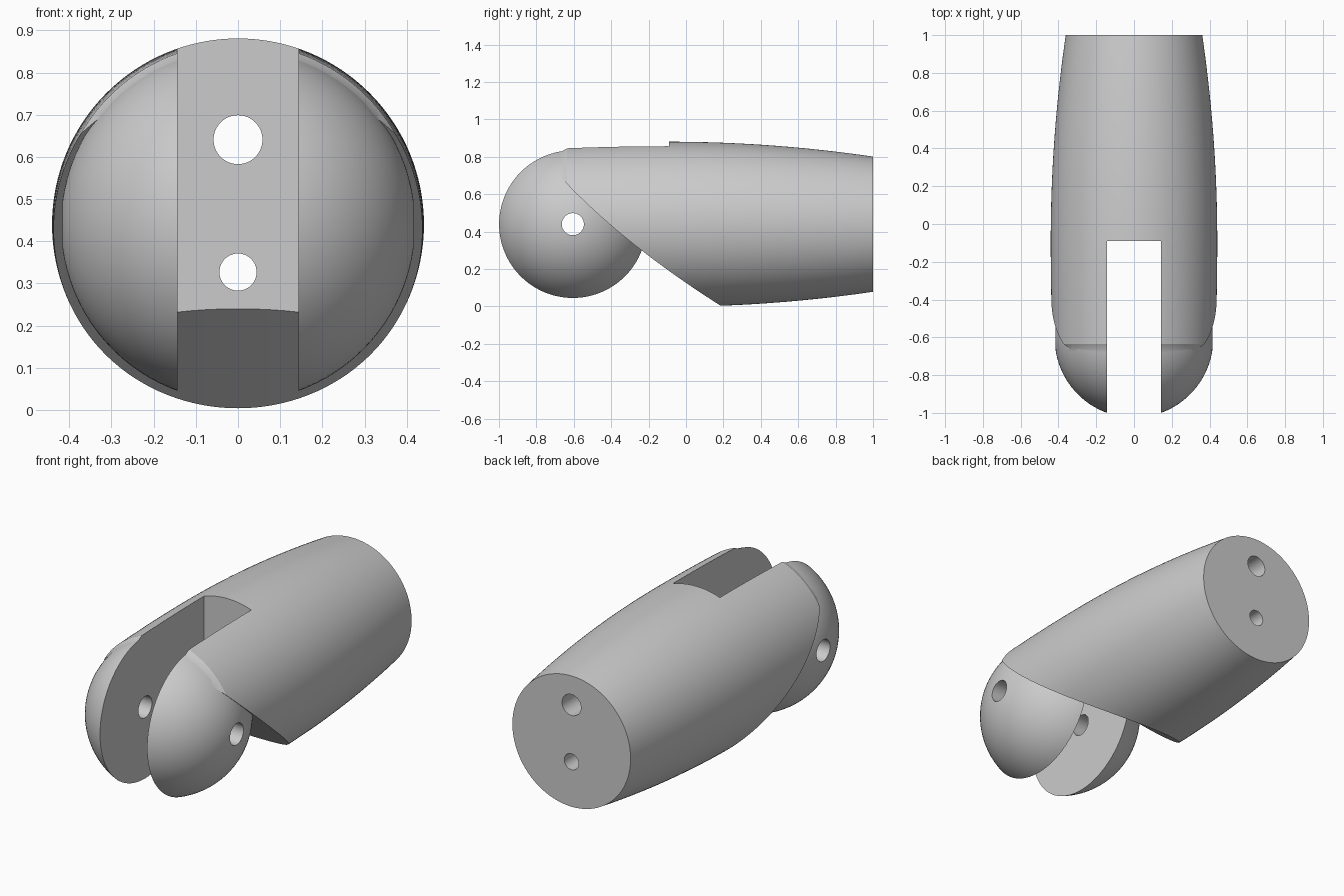
import bpy, bmesh, math
from mathutils import Matrix, Vector

default = bpy.data.objects.get("Cube")
if default:
    bpy.data.objects.remove(default, do_unlink=True)

AXIS_Z = 0.44          # height of the barrel axis
HINGE_Y = -0.605       # centre of the knuckle
SLOT_HALF, SLOT_END = 0.144, -0.09

grey = bpy.data.materials.new("neutral grey")
grey.use_nodes = True
grey.diffuse_color = (0.6, 0.6, 0.6, 1)
grey.node_tree.nodes["Principled BSDF"].inputs["Base Color"].default_value = (0.6, 0.6, 0.6, 1)


def make_object(name, bm):
    bmesh.ops.recalc_face_normals(bm, faces=bm.faces[:])
    mesh = bpy.data.meshes.new(name)
    bm.to_mesh(mesh)
    bm.free()
    mesh.materials.append(grey)
    obj = bpy.data.objects.new(name, mesh)
    bpy.context.collection.objects.link(obj)
    return obj


def cylinder(name, radius, length, centre, axis):
    bm = bmesh.new()
    turn = Matrix.Rotation(math.pi / 2, 4, "Y" if axis == "X" else "X")
    bmesh.ops.create_cone(bm, cap_ends=True, segments=64, radius1=radius, radius2=radius,
                          depth=length, matrix=Matrix.Translation(centre) @ turn)
    return make_object(name, bm)


def boolean(target, tool, operation):
    mod = target.modifiers.new(tool.name, "BOOLEAN")
    mod.operation, mod.object, mod.solver = operation, tool, "EXACT"
    bpy.context.view_layer.objects.active = target
    bpy.ops.object.modifier_apply(modifier=mod.name)
    bpy.data.objects.remove(tool, do_unlink=True)


# Barrel: gently bulging profile turned around the long axis
def barrel_radius(y):
    return 0.441 - (0.067 if y > SLOT_END else 0.035) * (y - SLOT_END) ** 2


steps = 28
ys = [-0.635 + 1.635 * i / steps for i in range(steps + 1)]
profile = [(-0.67, 0), (-0.67, 0.412)] + [(y, barrel_radius(y)) for y in ys] + [(1, 0)]
bm = bmesh.new()
verts = [bm.verts.new((0, y, AXIS_Z + r)) for y, r in profile]
edges = [bm.edges.new(pair) for pair in zip(verts, verts[1:])]
bmesh.ops.spin(bm, geom=verts + edges, cent=(0, 0, AXIS_Z), axis=(0, 1, 0),
               angle=math.tau, steps=128)
bmesh.ops.remove_doubles(bm, verts=bm.verts[:], dist=1e-5)
segment = make_object("finger_segment", bm)

# Slanted, slightly arched relief under the barrel
bm = bmesh.new()
arch = [0.6 * i / 16 for i in range(-16, 17)]
outline = [(x, 0.24 - 0.38 * x * x) for x in arch] + [(0.6, -2), (-0.6, -2)]
slope = 0.857
face = bm.faces.new([bm.verts.new((x, SLOT_END - 1, z + slope)) for x, z in outline])
swept = bmesh.ops.extrude_face_region(bm, geom=[face])
bmesh.ops.translate(bm, vec=Vector((0, 2, -2 * slope)),
                    verts=[v for v in swept["geom"] if isinstance(v, bmesh.types.BMVert)])
boolean(segment, make_object("relief_cutter", bm), "DIFFERENCE")

# Ball knuckle
bm = bmesh.new()
bmesh.ops.create_uvsphere(bm, u_segments=96, v_segments=48, radius=0.42,
                          matrix=Matrix.Translation((0, HINGE_Y, AXIS_Z))
                          @ Matrix.Rotation(math.pi / 2, 4, "Y"))
boolean(segment, make_object("knuckle", bm), "UNION")

# Slot splitting the knuckle into two ears
bm = bmesh.new()
bmesh.ops.create_cube(bm, size=1, matrix=Matrix.Translation((0, SLOT_END - 1, AXIS_Z))
                      @ Matrix.Diagonal((2 * SLOT_HALF, 2, 2, 1)))
boolean(segment, make_object("slot_cutter", bm), "DIFFERENCE")

# Hinge pin hole and the two cord holes
for name, radius, centre, axis in (
        ("pin_hole", 0.059, (0, HINGE_Y, AXIS_Z), "X"),
        ("upper_cord_hole", 0.058, (0, 0.5, 0.641), "Y"),
        ("lower_cord_hole", 0.044, (0, 0.5, 0.327), "Y")):
    boolean(segment, cylinder(name, radius, 2, centre, axis), "DIFFERENCE")

# Smooth curved skin, crisp edges
bpy.ops.object.select_all(action="DESELECT")
segment.select_set(True)
bpy.context.view_layer.objects.active = segment
bpy.ops.object.shade_smooth_by_angle(angle=math.radians(25))
